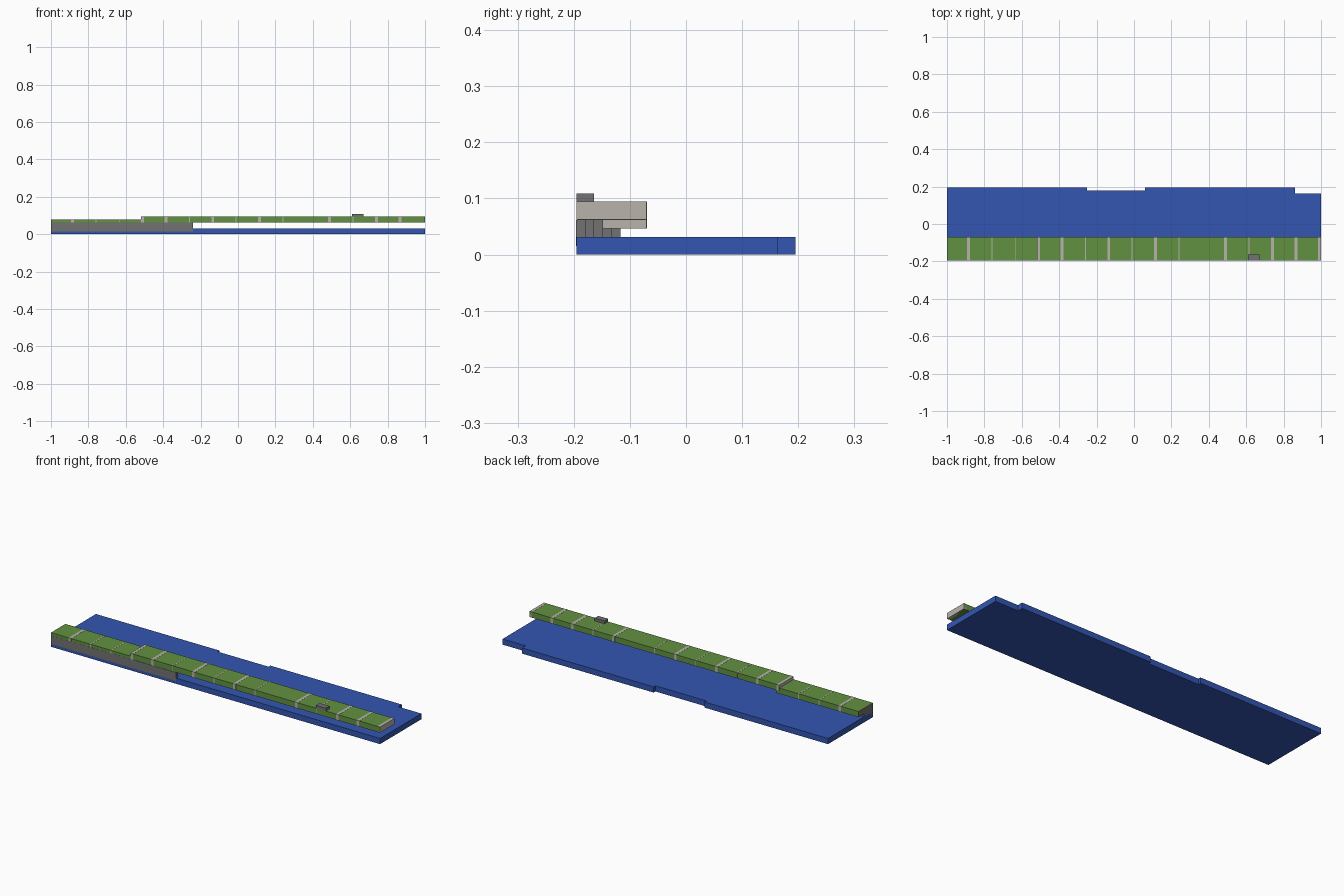
import bpy
import bmesh

old = bpy.data.objects.get("Cube")
if old:
    bpy.data.objects.remove(old, do_unlink=True)

U = 0.0156          # module size of the block grid
FRONT = -0.195
DECK_BACK = FRONT + 8 * U
SKIN = 0.0006       # how far thin facings stand proud


def material(name, rgb):
    m = bpy.data.materials.new(name)
    m.use_nodes = True
    m.diffuse_color = (*rgb, 1)
    m.node_tree.nodes["Principled BSDF"].inputs["Base Color"].default_value = (*rgb, 1)
    return m


BLUE = material("water blue", (0.033, 0.093, 0.445))
GREEN = material("deck green", (0.122, 0.283, 0.053))
GRAY = material("stone gray", (0.17, 0.17, 0.17))
BEIGE = material("rib beige", (0.48, 0.455, 0.41))


def prism(name, outline, z0, z1, mat):
    """Extrude a flat outline from z0 up to z1."""
    bm = bmesh.new()
    face = bm.faces.new([bm.verts.new((x, y, z0)) for x, y in outline])
    top = bmesh.ops.extrude_face_region(bm, geom=[face])["geom"]
    for v in top:
        if isinstance(v, bmesh.types.BMVert):
            v.co.z = z1
    bmesh.ops.recalc_face_normals(bm, faces=bm.faces)
    mesh = bpy.data.meshes.new(name)
    bm.to_mesh(mesh)
    bm.free()
    mesh.materials.append(mat)
    ob = bpy.data.objects.new(name, mesh)
    bpy.context.collection.objects.link(ob)
    return ob


def box(name, x0, x1, y0, y1, z0, z1, mat):
    return prism(name, [(x0, y0), (x1, y0), (x1, y1), (x0, y1)], z0, z1, mat)


# Base slab with two shallow notches in its back edge
BACK = -FRONT
prism("base_slab", [(-1, FRONT), (1, FRONT), (1, BACK - 2 * U), (0.86, BACK - 2 * U),
                    (0.86, BACK), (0.06, BACK), (0.06, BACK - U), (-0.25, BACK - U),
                    (-0.25, BACK), (-1, BACK)], 0, 2 * U, BLUE)

# Lower and upper decks, overlapping by half their thickness
STEP = -0.515
box("lower_deck", -1 + SKIN, STEP + U, FRONT, DECK_BACK, 3 * U, 5 * U, GREEN)
box("upper_deck", STEP, 1 - SKIN, FRONT, DECK_BACK, 4 * U, 6 * U, GREEN)

# Stepped retaining wall, thinning towards its free end
ends = [-1, -0.8, -0.6, -0.45, -0.35, -0.24]
outline = [(-1, FRONT - SKIN), (ends[-1], FRONT - SKIN)]
for i in range(5, 0, -1):
    y = FRONT + (6 - i) * U
    outline += [(ends[i], y), (ends[i - 1], y)]
prism("wall_lower", outline, U, 3 * U, GRAY)
# The wall's upper course rises beside the end of the lower deck
upper = [(-1, FRONT - SKIN), (ends[-1], FRONT - SKIN), (ends[-1], FRONT + U),
         (ends[4], FRONT + U), (ends[4], FRONT + 2 * U), (ends[3], FRONT + 2 * U),
         (ends[3], FRONT + 3 * U), (-1, FRONT + 3 * U)]
prism("wall_upper", upper, 3 * U, 4 * U - SKIN, GRAY)
box("wall_end_plate", -1, -1 + 2 * SKIN, FRONT, DECK_BACK, 3 * U, 5 * U, GRAY)

# Ribs banding the decks at a regular pitch, wide or narrow
WIDE, NARROW = 0.016, 0.005
for i, w in enumerate([WIDE, NARROW, NARROW, WIDE, WIDE, NARROW, WIDE, NARROW,
                       WIDE, NARROW, 0, WIDE, NARROW, WIDE, WIDE]):
    if not w:
        continue
    x = -0.885 + 0.125 * i
    z0 = 3 * U if x < STEP else 4 * U
    box(f"rib_{i}", x - w / 2, x + w / 2, FRONT - SKIN / 2, DECK_BACK + SKIN,
        z0 - SKIN, z0 + 2 * U + SKIN, BEIGE)

# Beige end faces of both decks
box("upper_deck_left_end", 1 - WIDE, 1, FRONT, DECK_BACK, 4 * U, 6 * U + SKIN, BEIGE)
box("upper_deck_right_end", STEP - SKIN, STEP + SKIN, FRONT, DECK_BACK, 5 * U, 6 * U, BEIGE)
box("lower_deck_left_end", STEP + U, STEP + U + SKIN, FRONT, DECK_BACK, 3 * U, 4 * U, BEIGE)

# Small block standing on the front edge of the upper deck
box("small_block", 0.61, 0.67, FRONT, FRONT + 2 * U, 6 * U, 7 * U, GRAY)
